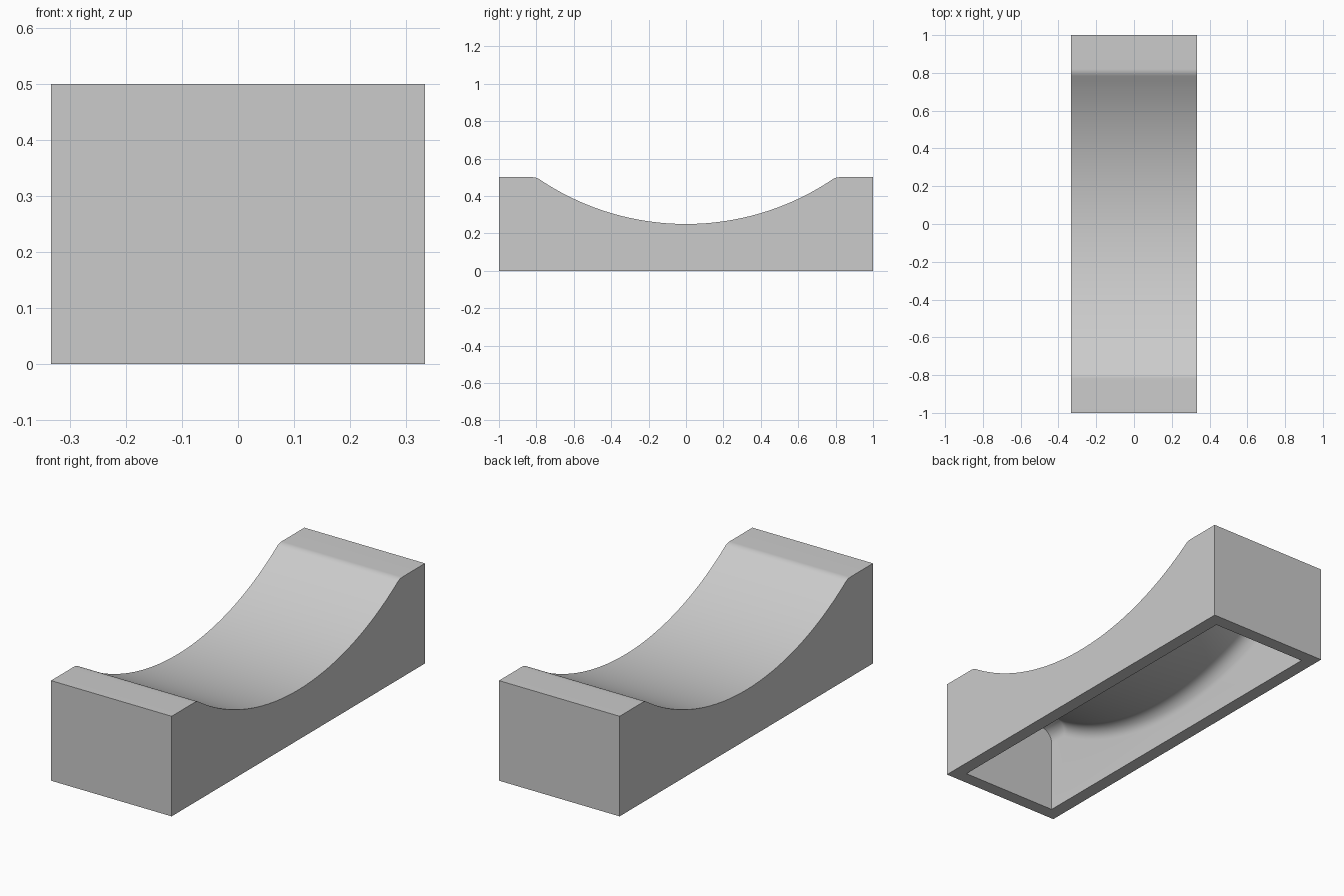
import bpy, bmesh
from math import sin, cos, pi, sqrt, asin, atan2, radians

cube = bpy.data.objects.get("Cube")
if cube:
    bpy.data.objects.remove(cube)

HALF_W, HALF_L, TOP = 1 / 3, 1.0, 0.5
WALL = ROUND = 1 / 15             # wall thickness and fillet radius
CHORD, SAG = 0.8, 0.25            # half width and depth of the saddle
RADIUS = (CHORD**2 + SAG**2) / (2 * SAG)
CENTRE_Z = TOP - SAG + RADIUS
ARC_STEPS, FILLET_STEPS = 48, 8


def lip(offset):
    """Distance from the middle at which the offset arc meets the flat end."""
    return sqrt((RADIUS + offset)**2 - (CENTRE_Z - TOP + offset)**2)


def profile(offset, end, rounded=False):
    """Side outline (y, z), from one bottom corner over the saddle to the other."""
    edge = lip(offset)
    right = [(end, TOP - offset), (end, 0)]
    if rounded:
        cy, cz = lip(ROUND), TOP - ROUND
        tilt = atan2(cy, CENTRE_Z - cz)
        bend = [(cy - ROUND * sin(tilt * i / FILLET_STEPS),
                 cz + ROUND * cos(tilt * i / FILLET_STEPS))
                for i in range(FILLET_STEPS)]
        right = bend[::-1] + right
        span = tilt
    else:
        span = asin(edge / (RADIUS + offset))
    arc = []
    for i in range(ARC_STEPS + 1):
        a = span * (2 * i / ARC_STEPS - 1)
        arc.append(((RADIUS + offset) * sin(a), CENTRE_Z - (RADIUS + offset) * cos(a)))
    return [(-y, z) for y, z in right[::-1]] + arc + right


bm = bmesh.new()


def loft(rows):
    """Skin a list of (x, outline) rows and close both sides."""
    verts = [[bm.verts.new((x, y, z)) for y, z in line] for x, line in rows]
    for a, b in zip(verts, verts[1:]):
        for i in range(len(a) - 1):
            bm.faces.new((a[i], a[i + 1], b[i + 1], b[i]))
    bm.faces.new(verts[0])
    bm.faces.new(verts[-1])
    return verts


# Outer shell
outline = profile(0, HALF_L, True)
outer = loft([(-HALF_W, outline), (HALF_W, outline)])

# Hollow underside, with rounded edges where its ceiling meets the sides
rows = []
for i in range(FILLET_STEPS + 1):
    a = pi / 2 * i / FILLET_STEPS
    rows.append((HALF_W - WALL - ROUND * (1 - sin(a)),
                 profile(WALL + ROUND * (1 - cos(a)), HALF_L - WALL)))
inner = loft([(-x, line) for x, line in rows[::-1]] + rows)

# Bottom rim
for k in (0, -1):
    bm.faces.new([outer[0][k], outer[1][k]] + [row[k] for row in inner[::-1]])
    bm.faces.new((outer[k][0], outer[k][-1], inner[k][-1], inner[k][0]))
bmesh.ops.recalc_face_normals(bm, faces=bm.faces)

mesh = bpy.data.meshes.new("saddle_block")
bm.to_mesh(mesh)
bm.free()
block = bpy.data.objects.new("saddle_block", mesh)
bpy.context.collection.objects.link(block)

# Plain grey finish
grey = bpy.data.materials.new("light_grey")
grey.use_nodes = True
grey.diffuse_color = (0.6, 0.6, 0.6, 1)
grey.node_tree.nodes["Principled BSDF"].inputs["Base Color"].default_value = grey.diffuse_color
mesh.materials.append(grey)

bpy.ops.object.select_all(action="DESELECT")
block.select_set(True)
bpy.context.view_layer.objects.active = block
bpy.ops.object.shade_smooth_by_angle(angle=radians(30))
